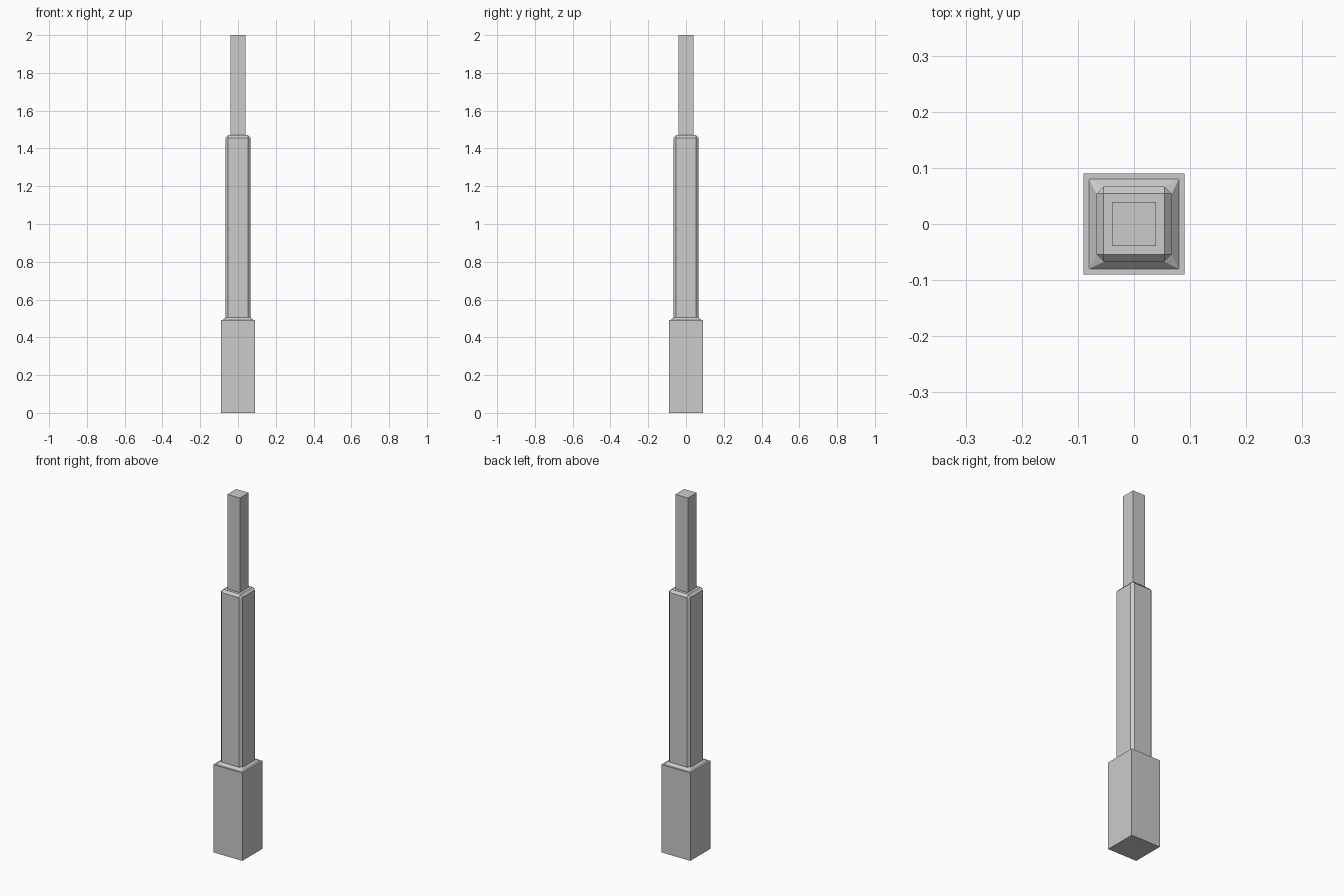
import bpy, bmesh

cube = bpy.data.objects.get("Cube")
if cube:
    bpy.data.objects.remove(cube, do_unlink=True)

grey = bpy.data.materials.new("plain_grey")
grey.use_nodes = True
colour = (0.6, 0.6, 0.6, 1)
grey.diffuse_color = colour
grey.node_tree.nodes["Principled BSDF"].inputs["Base Color"].default_value = colour


def square_ring(half, chamfer):
    """Counter-clockwise square with cut corners."""
    a, b = half, half - chamfer
    return [(a, -b), (a, b), (b, a), (-b, a), (-a, b), (-a, -b), (-b, -a), (b, -a)]


def loft(name, sections):
    """Stack of (height, half width, corner chamfer) sections, capped at both ends."""
    bm = bmesh.new()
    rings = [[bm.verts.new((x, y, z)) for x, y in square_ring(h, c)]
             for z, h, c in sections]
    for low, high in zip(rings, rings[1:]):
        for i in range(len(low)):
            j = (i + 1) % len(low)
            bm.faces.new((low[i], low[j], high[j], high[i]))
    bm.faces.new(rings[0][::-1])
    bm.faces.new(rings[-1])
    bmesh.ops.remove_doubles(bm, verts=bm.verts, dist=0.0001)
    bmesh.ops.recalc_face_normals(bm, faces=bm.faces)
    mesh = bpy.data.meshes.new(name)
    bm.to_mesh(mesh)
    bm.free()
    mesh.materials.append(grey)
    obj = bpy.data.objects.new(name, mesh)
    bpy.context.collection.objects.link(obj)
    return obj


# Square foot block
loft("base_block", [(0, 0.09, 0), (0.492, 0.09, 0)])

# Chamfered shaft: flared collar below, bevelled shoulder on top
loft("middle_shaft", [(0.492, 0.08, 0), (0.506, 0.067, 0.013),
                      (1.456, 0.067, 0.013), (1.47, 0.054, 0)])

# Slim square post
loft("top_post", [(1.47, 0.039, 0), (2, 0.039, 0)])
